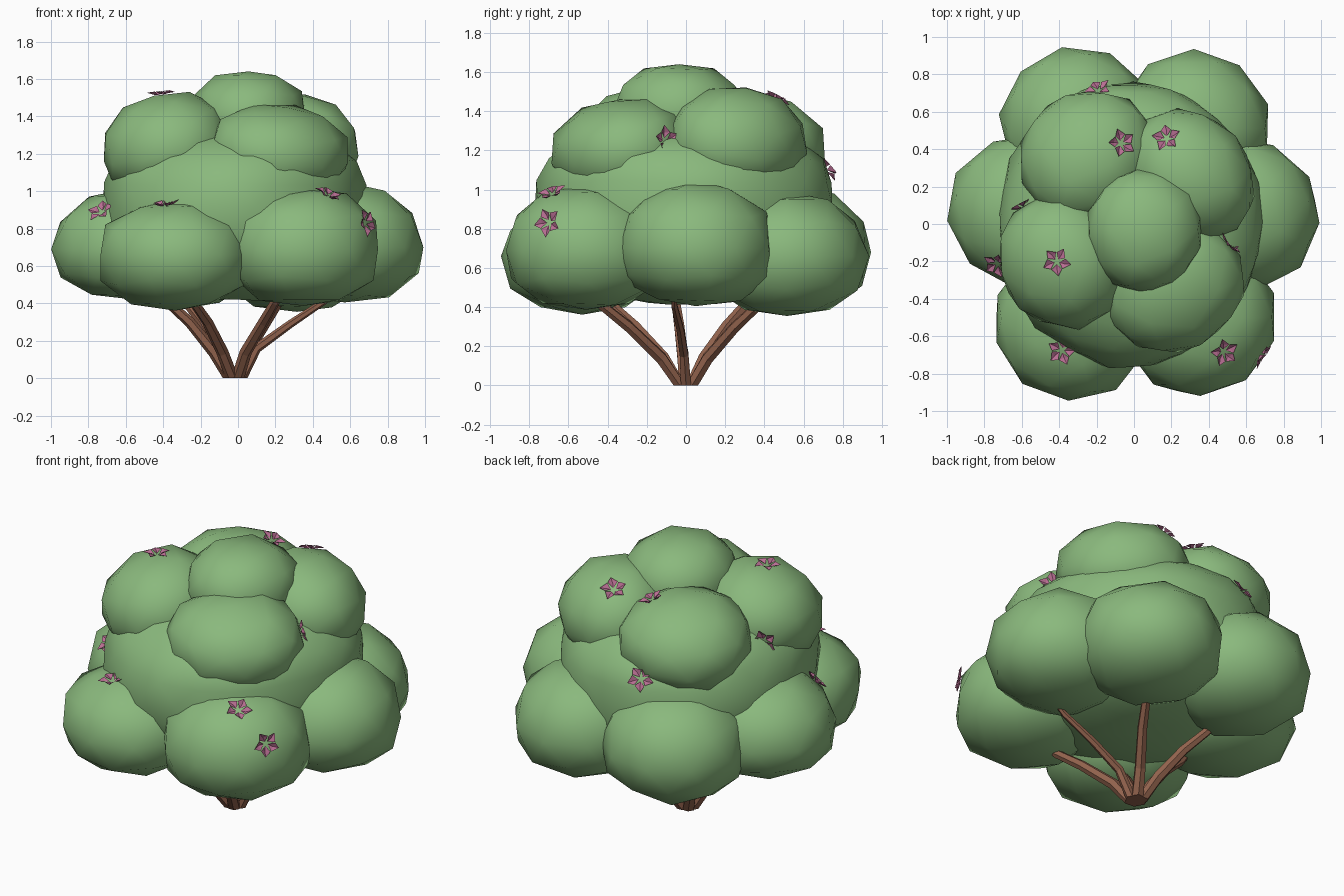
import bpy, bmesh, math, random
from mathutils import Vector, Matrix
from mathutils.bvhtree import BVHTree

if "Cube" in bpy.data.objects:
    bpy.data.objects.remove(bpy.data.objects["Cube"])

random.seed(4)


def material(name, color):
    m = bpy.data.materials.new(name)
    m.diffuse_color = (*color, 1)
    m.use_nodes = True
    m.node_tree.nodes["Principled BSDF"].inputs["Base Color"].default_value = m.diffuse_color
    return m


LEAF = material("leaf_green", (0.255, 0.485, 0.205))
BARK = material("bark_brown", (0.29, 0.125, 0.075))
PETAL = material("petal_pink", (0.48, 0.155, 0.29))


def finish(bm, name, mat, smooth):
    me = bpy.data.meshes.new(name)
    bm.to_mesh(me)
    me.materials.append(mat)
    for p in me.polygons:
        p.use_smooth = smooth
    ob = bpy.data.objects.new(name, me)
    bpy.context.collection.objects.link(ob)
    return ob


# Foliage clumps: rounded blobs, fuller below the middle.
# radii are (radial, tangential, up, down); tilt leans the blob outward
foliage_trees = []


def clump(name, center, radii, turn=None, tilt=0, power=2.2):
    bm = bmesh.new()
    bmesh.ops.create_icosphere(bm, subdivisions=3 if name == "foliage_core" else 2, radius=1)
    bmesh.ops.rotate(bm, verts=bm.verts, matrix=Matrix.Rotation(random.uniform(0, 6), 3, 'Z'))
    if turn is None:
        turn = math.atan2(center[1], center[0])
    pose = Matrix.Rotation(turn, 3, 'Z') @ Matrix.Rotation(math.radians(tilt), 3, 'Y')
    for v in bm.verts:
        n = v.co.normalized()
        e = 2.5 if n.z < 0 else power
        n /= (math.hypot(n.x, n.y) ** e + abs(n.z) ** e) ** (1 / e)
        n *= random.uniform(0.99, 1.03)
        rz = radii[2] if n.z > 0 else radii[3]
        v.co = pose @ Vector((n.x * radii[0], n.y * radii[1], n.z * rz)) + Vector(center)
    bm.normal_update()
    foliage_trees.append(BVHTree.FromBMesh(bm))
    finish(bm, name, LEAF, True)


clump("foliage_core", (-0.02, 0, 0.92), (0.705, 0.76, 0.44, 0.50), 0, 0, 2.5)
lower = {
    "right": ((0.57, 0.05, 0.70), (0.425, 0.41, 0.34, 0.29)),
    "left": ((-0.57, 0.07, 0.69), (0.425, 0.41, 0.32, 0.27)),
    "front_left": ((-0.335, -0.53, 0.66), (0.41, 0.42, 0.29, 0.29)),
    "front_right": ((0.35, -0.51, 0.69), (0.41, 0.42, 0.33, 0.30)),
    "back_left": ((-0.305, 0.535, 0.68), (0.41, 0.41, 0.34, 0.31)),
    "back_right": ((0.315, 0.515, 0.66), (0.41, 0.41, 0.33, 0.305)),
}
upper = {
    "front_left": ((-0.38, -0.20, 1.24), (0.345, 0.37, 0.28, 0.23)),
    "front_right": ((0.22, -0.34, 1.22), (0.34, 0.39, 0.24, 0.245)),
    "back_left": ((-0.25, 0.36, 1.23), (0.35, 0.38, 0.26, 0.22)),
    "back_right": ((0.30, 0.26, 1.24), (0.325, 0.385, 0.28, 0.23)),
}
for key, spec in lower.items():
    clump("lower_clump_" + key, *spec)
for key, spec in upper.items():
    clump("upper_clump_" + key, *spec, tilt=16)
clump("top_clump", (0.055, -0.035, 1.40), (0.315, 0.335, 0.24, 0.22), 0, 0, 2.4)


# Branches: tapered six-sided tubes fanning out from the base
def branch(name, points, r0, r1):
    bm = bmesh.new()
    rings = []
    pts = [Vector(p) for p in points]
    for i, p in enumerate(pts):
        d = (pts[min(i + 1, len(pts) - 1)] - pts[max(i - 1, 0)]).normalized()
        if i == 0:
            d = Vector((0, 0, 1))
        q = Vector((0, 0, 1)).rotation_difference(d)
        r = r0 + (r1 - r0) * i / (len(pts) - 1)
        rings.append([bm.verts.new(p + q @ Vector((r * math.cos(k * math.pi / 3),
                                                   r * math.sin(k * math.pi / 3), 0)))
                      for k in range(6)])
    for a, b in zip(rings, rings[1:]):
        for k in range(6):
            bm.faces.new((a[k], a[(k + 1) % 6], b[(k + 1) % 6], b[k]))
    bm.faces.new(rings[0][::-1])
    bm.faces.new(rings[-1])
    finish(bm, name, BARK, False)


tips = [(0.22, 0.37), (0.20, -0.43), (-0.28, 0.30), (-0.38, -0.05), (-0.24, -0.38)]
for i, (x, y) in enumerate(tips):
    a = math.atan2(y, x)
    bx, by = 0.03 * math.cos(a) - 0.015, 0.035 * math.sin(a)
    branch(f"branch_{i + 1}",
           [(bx, by, 0), (bx + x * 0.22, by + y * 0.22, 0.14),
            (x * 0.68, y * 0.68, 0.30), (x, y, 0.41), (x * 1.1, y * 1.1, 0.46)],
           0.036, 0.022)
branch("side_branch", [(0.02, 0, 0), (0.10, -0.01, 0.16), (0.28, -0.03, 0.29),
                       (0.46, -0.06, 0.41), (0.50, -0.06, 0.44)], 0.03, 0.013)


# Blossoms: five folded, pointed petals set on the foliage surface
def blossom(name, pos):
    pos = Vector(pos)
    out = (pos - Vector((0, 0, 0.7))).normalized()
    hits = []
    for tree in foliage_trees:
        co, no, _, _ = tree.ray_cast(pos + out, -out)
        if co:
            hits.append(((co - pos - out).length, co, no))
    _, co, no = min(hits, key=lambda h: h[0])
    q = Vector((0, 0, 1)).rotation_difference(no)
    spin = random.uniform(0, 6)
    bm = bmesh.new()
    for k in range(5):
        turn = Matrix.Rotation(spin + k * math.tau / 5, 3, 'Z')
        lift = random.uniform(0.008, 0.03)
        root, left, ridge, right, tip = [
            bm.verts.new(co + q @ (turn @ Vector(p))) for p in
            ((0.014, 0, 0.002), (0.042, 0.028, 0.022), (0.042, 0, 0.006),
             (0.042, -0.028, 0.022), (0.078, 0.008, lift))]
        for f in ((root, ridge, left), (root, right, ridge),
                  (ridge, tip, left), (ridge, right, tip)):
            bm.faces.new(f)
    finish(bm, name, PETAL, False)


spots = [(-0.79, -0.23, 0.90), (-0.40, -0.70, 0.93), (0.47, -0.67, 0.97),
         (0.67, -0.69, 0.83), (0.55, -0.12, 1.30), (-0.41, -0.20, 1.51),
         (-0.07, 0.43, 1.45), (0.17, 0.44, 1.43), (-0.18, 0.67, 1.08),
         (-0.66, 0.10, 1.27)]
for i, s in enumerate(spots):
    blossom(f"blossom_{i + 1}", s)
